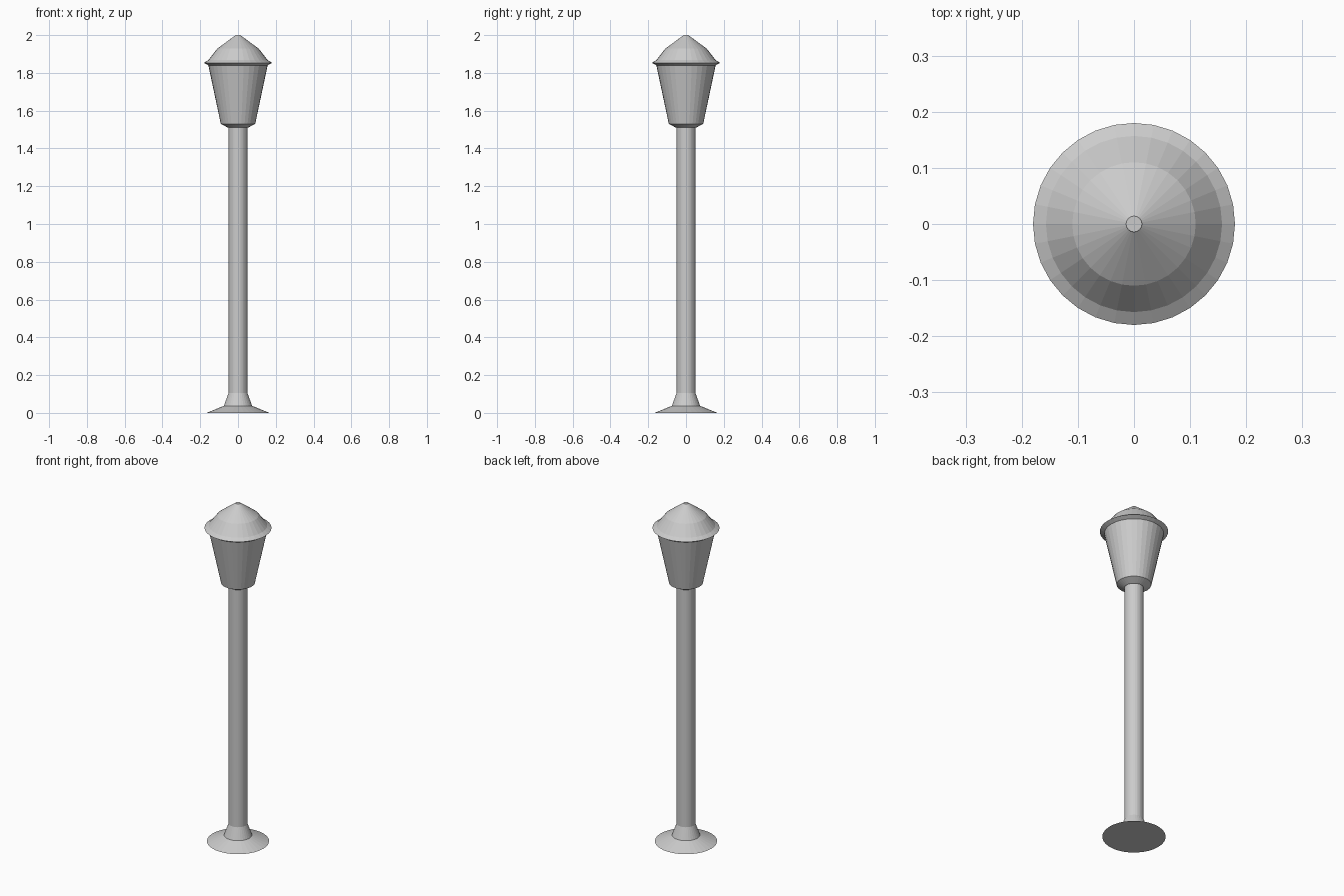
import bpy, bmesh, math

if "Cube" in bpy.data.objects:
    bpy.data.objects.remove(bpy.data.objects["Cube"])

SIDES = 32


def lathe(name, profile):
    """Revolve (radius, z) points around z, capping both ends."""
    bm = bmesh.new()
    rings = []
    for r, z in profile:
        rings.append([bm.verts.new((r * math.cos(2 * math.pi * i / SIDES),
                                    r * math.sin(2 * math.pi * i / SIDES), z))
                      for i in range(SIDES)])
    for a, b in zip(rings, rings[1:]):
        for i in range(SIDES):
            j = (i + 1) % SIDES
            bm.faces.new((a[i], a[j], b[j], b[i]))
    bm.faces.new(rings[0][::-1])
    bm.faces.new(rings[-1])
    mesh = bpy.data.meshes.new(name)
    bm.to_mesh(mesh)
    bm.free()
    obj = bpy.data.objects.new(name, mesh)
    bpy.context.collection.objects.link(obj)
    return obj


# Flared foot, collar and post
lathe("post", [(0.167, 0), (0.075, 0.037), (0.05, 0.105), (0.05, 1.51)])

# Tapered lantern with underside chamfer, flared rim and stepped roof
lathe("lantern", [(0.053, 1.51), (0.091, 1.53), (0.157, 1.84),
                  (0.18, 1.853), (0.157, 1.868), (0.11, 1.928),
                  (0.015, 1.998), (0.014, 2.0)])
